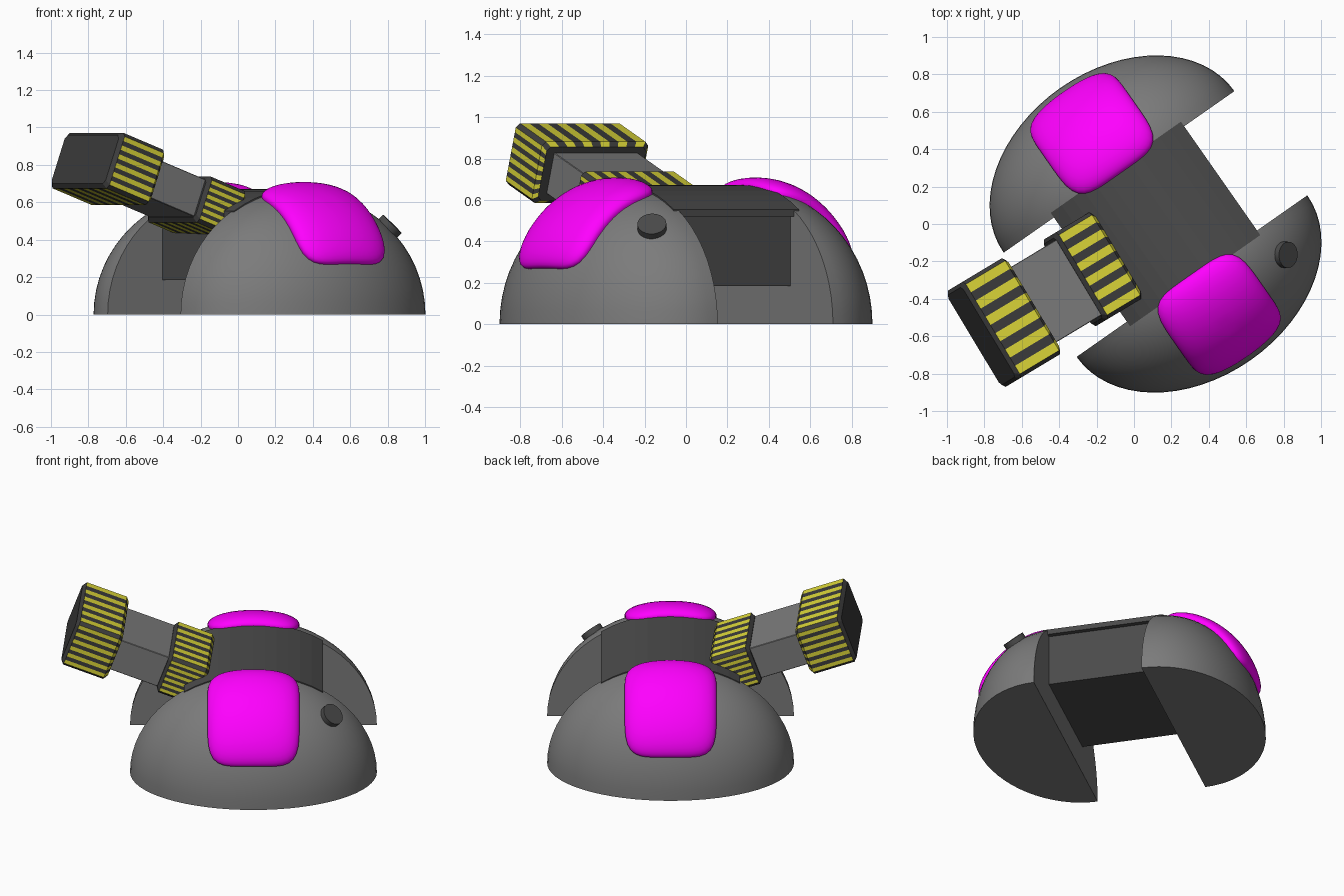
import bpy, bmesh
from math import sin, cos, pi, radians, sqrt
from mathutils import Matrix, Vector

if "Cube" in bpy.data.objects:
    bpy.data.objects.remove(bpy.data.objects["Cube"])

# Body frame: local x along the pods, local y across them
FRAME = Matrix.Translation((0.115, 0, 0)) @ Matrix.Rotation(radians(35), 4, 'Z')
A, B, H = 0.753, 0.548, 0.665    # pod half length, depth, height
INNER = 0.34                     # distance of the pods' flat faces from the middle


def material(name, rgb):
    m = bpy.data.materials.new(name)
    m.diffuse_color = (*rgb, 1)
    m.use_nodes = True
    m.node_tree.nodes["Principled BSDF"].inputs["Base Color"].default_value = m.diffuse_color
    return m


DARK = material("dark_grey", (0.045, 0.045, 0.045))
BODY = material("body_grey", (0.07, 0.07, 0.07))
MID = material("mid_grey", (0.2, 0.2, 0.2))
YELLOW = material("yellow", (0.72, 0.68, 0.04))
MAGENTA = material("magenta", (1.0, 0.0, 1.0))


def finish(name, bm, matrix, mats=(), smooth=None):
    bm.transform(matrix)
    bmesh.ops.recalc_face_normals(bm, faces=bm.faces)
    mesh = bpy.data.meshes.new(name)
    bm.to_mesh(mesh)
    bm.free()
    for m in mats:
        mesh.materials.append(m)
    ob = bpy.data.objects.new(name, mesh)
    bpy.context.collection.objects.link(ob)
    if smooth:
        bpy.ops.object.select_all(action='DESELECT')
        ob.select_set(True)
        bpy.context.view_layer.objects.active = ob
        bpy.ops.object.shade_smooth_by_angle(angle=radians(smooth))
    return ob


def skin(rings, closed_ends=True):
    """Join equal rings of points; returns the bmesh and the side faces per band."""
    bm = bmesh.new()
    rows = [[bm.verts.new(p) for p in ring] for ring in rings]
    n = len(rows[0])
    bands = [[bm.faces.new((a[i], a[(i + 1) % n], b[(i + 1) % n], b[i])) for i in range(n)]
             for a, b in zip(rows, rows[1:])]
    if closed_ends:
        bm.faces.new(rows[0])
        bm.faces.new(rows[-1])
    return bm, bands


def pod(name, side):
    # quarter ellipsoid with a flat base and a flat inner face
    bm = bmesh.new()
    bmesh.ops.create_uvsphere(bm, u_segments=64, v_segments=32, radius=1)
    for normal in ((0, 1, 0), (0, 0, -1)):
        bmesh.ops.bisect_plane(bm, geom=bm.verts[:] + bm.edges[:] + bm.faces[:], dist=1e-4,
                               plane_co=(0, 0, 0), plane_no=normal, clear_outer=True)
        bmesh.ops.edgeloop_fill(bm, edges=[e for e in bm.edges if e.is_boundary])
    place = Matrix.Translation((0, side * INNER, 0)) @ Matrix.Diagonal((A, -side * B, H, 1))
    finish(name, bm, FRAME @ place, [MID], smooth=40)


def pad(name, side):
    # rounded-square cushion wrapped on the pod
    rings, count, seg = [], 14, 64
    for k in range(1, count + 1):
        r = sin(k / count * pi / 2)
        lift = 0.05 * sqrt(1 - r ** 5) + 0.006
        ring = []
        for i in range(seg):
            c, s = cos(2 * pi * i / seg), sin(2 * pi * i / seg)
            f = r * (abs(c) ** 5 + abs(s) ** 5) ** -0.2
            u, phi = 0.278 * f * c, radians(57.5 + 33.5 * f * s)
            q = sqrt(1 - (u / A) ** 2)
            p = Vector((u, B * q * cos(phi), H * q * sin(phi)))
            nrm = Vector((p.x / A ** 2, p.y / B ** 2, p.z / H ** 2)).normalized()
            p += nrm * lift
            ring.append((p.x, side * (INNER + p.y), p.z))
        rings.append(ring)
    # tuck the rim down into the pod
    rings.append([(x * 0.98, side * INNER + (y - side * INNER) * 0.95, z * 0.96)
                  for x, y, z in rings[-1]])
    bm, _ = skin(rings)
    finish(name, bm, FRAME, [MAGENTA], 70)


def prism(name, profile, half, mat):
    bm, _ = skin([[(x, y, z) for x, z in profile] for y in (-half, half)])
    finish(name, bm, FRAME, [mat])


def arm_frame(dist, z, across=-0.093):
    # placement along the tilted arm: local x points inward and downward
    yaw = Matrix.Rotation(radians(31), 4, 'Z')
    return yaw @ Matrix.Translation((dist, across, z)) @ Matrix.Rotation(radians(20), 4, 'Y')


def block(name, size, matrix, stripes=1, cut=0.02, mats=(DARK, YELLOW)):
    # chamfered box with stripes running along the arm
    length, width, height = size

    def section(x, inset):
        w, h = width / 2 - inset, height / 2 - inset
        corners = [((-w + cut, h), (w - cut, h)), ((w, h - cut), (w, -h + cut)),
                   ((w - cut, -h), (-w + cut, -h)), ((-w, -h + cut), (-w, h - cut))]
        return [(x, *Vector(a).lerp(Vector(b), i / stripes))
                for a, b in corners for i in range(stripes + 1)]

    e = length / 2
    bm, bands = skin([section(-e, cut), section(-e + cut, 0), section(e - cut, 0), section(e, cut)])
    if stripes > 1:
        for band in bands[1:]:
            for i, f in enumerate(band):
                k = i % (stripes + 1)
                f.material_index = int(k < stripes and k % 2 == 0)
    finish(name, bm, matrix, mats)


# Side pods and their coloured pads
for label, side in (("right", -1), ("left", 1)):
    pod(label + "_pod", side)
    pad(label + "_pad", side)

# Central body and curved roof plate
prism("body", [(-0.395, 0.185), (0.395, 0.185), (0.395, 0.53), (-0.395, 0.53)], 0.36, BODY)
arc = [(u, 0.672 * sqrt(1 - (u / 0.75) ** 2)) for u in (0.425 * i / 6 for i in range(-6, 7))]
prism("roof", [(0.425, 0.52)] + arc[::-1] + [(-0.425, 0.52)], 0.37, BODY)

# Arm: bar, inner collar and end block
block("arm_bar", (0.62, 0.47, 0.21), arm_frame(-0.55, 0.665), cut=0.003, mats=(MID,))
block("arm_collar", (0.26, 0.54, 0.26), arm_frame(-0.315, 0.577), stripes=11)
block("arm_end_block", (0.3, 0.6, 0.315), arm_frame(-0.868, 0.778), stripes=11)

# Round knob on the right pod
axis = Vector((0.7, -0.03, 0.71)).normalized()
bm = bmesh.new()
bmesh.ops.create_cone(bm, cap_ends=True, segments=32, radius1=0.07, radius2=0.07, depth=0.12)
spot = Matrix.Translation(Vector((0.825, -0.165, 0.485)) - axis * 0.06)
finish("knob", bm, spot @ axis.to_track_quat('Z', 'Y').to_matrix().to_4x4(), [BODY], 40)
